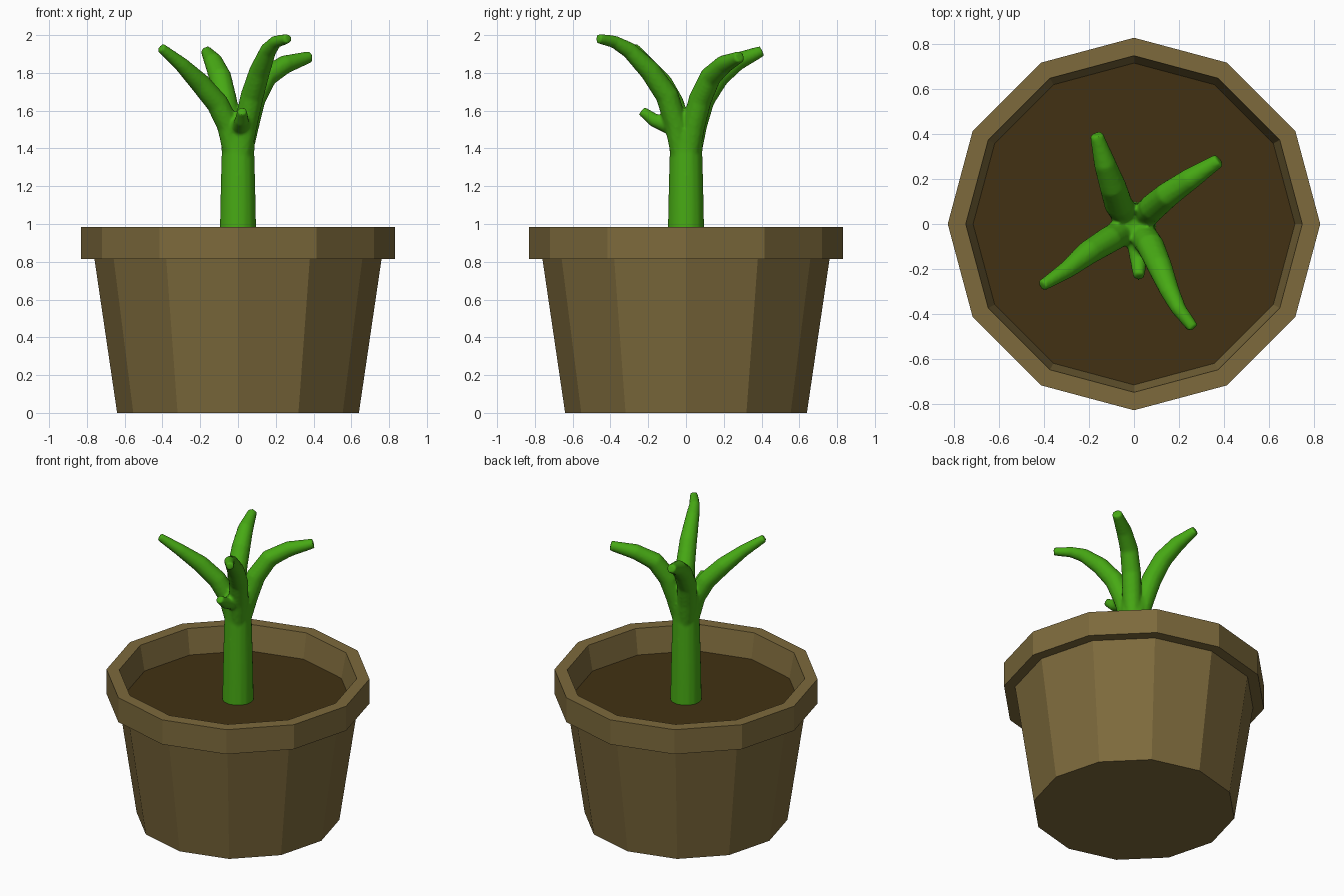
import bpy
import bmesh
from math import tau, cos, sin
from mathutils import Vector

cube = bpy.data.objects.get("Cube")
if cube:
    bpy.data.objects.remove(cube, do_unlink=True)


def material(name, rgb):
    mat = bpy.data.materials.new(name)
    mat.use_nodes = True
    mat.diffuse_color = (*rgb, 1)
    bsdf = next(n for n in mat.node_tree.nodes if n.type == "BSDF_PRINCIPLED")
    bsdf.inputs["Base Color"].default_value = (*rgb, 1)
    bsdf.inputs["Roughness"].default_value = 0.9
    return mat


def finish(name, bm, mat):
    bmesh.ops.recalc_face_normals(bm, faces=bm.faces)
    mesh = bpy.data.meshes.new(name)
    bm.to_mesh(mesh)
    bm.free()
    mesh.materials.append(mat)
    obj = bpy.data.objects.new(name, mesh)
    bpy.context.collection.objects.link(obj)
    return obj


def skin(bm, rings):
    """Bridge consecutive vertex rings and cap both ends."""
    n = len(rings[0])
    for a, b in zip(rings, rings[1:]):
        for i in range(n):
            j = (i + 1) % n
            bm.faces.new((a[i], a[j], b[j], b[i]))
    bm.faces.new(rings[0][::-1])
    bm.faces.new(rings[-1])


def lathe(bm, profile, sides):
    skin(bm, [[bm.verts.new((r * cos(tau * i / sides), r * sin(tau * i / sides), z))
               for i in range(sides)] for r, z in profile])


def tube(bm, path, sides=12):
    """Tapered tube along (x, y, z, radius) points."""
    pts = [Vector(p[:3]) for p in path]
    rings = []
    for k, p in enumerate(pts):
        along = (pts[min(k + 1, len(pts) - 1)] - pts[max(k - 1, 0)]).normalized()
        out = Vector((pts[-1].x, pts[-1].y, 0))
        u = (out - along * out.dot(along)).normalized()
        v = along.cross(u)
        rings.append([bm.verts.new(p + path[k][3] * (u * cos(tau * i / sides) + v * sin(tau * i / sides)))
                      for i in range(sides)])
    skin(bm, rings)


clay = material("clay brown", (0.205, 0.144, 0.045))
earth = material("dark soil", (0.054, 0.031, 0.0065))
green = material("leaf green", (0.063, 0.40, 0.007))

# Twelve-sided pot with an overhanging rim
bm = bmesh.new()
lathe(bm, [(0.64, 0), (0.76, 0.815), (0.83, 0.815), (0.83, 0.985),
           (0.75, 0.985), (0.715, 0.8)], 12)
finish("pot", bm, clay)

# Soil filling the pot
bm = bmesh.new()
lathe(bm, [(0.71, 0.78), (0.717, 0.815)], 12)
finish("soil", bm, earth)

# Stem, four branches and a short stub, fused into one smooth plant
branches = [
    [(-.02, .03, 1.36, .05), (-.045, .05, 1.52, .062), (-.07, .09, 1.66, .064),
     (-.095, .17, 1.78, .06), (-.13, .27, 1.86, .05), (-.168, .4, 1.915, .03)],
    [(.025, .02, 1.36, .05), (.05, .04, 1.52, .062), (.085, .075, 1.66, .062),
     (.15, .13, 1.78, .058), (.25, .2, 1.845, .05), (.38, .285, 1.885, .032)],
    [(-.025, -.02, 1.36, .05), (-.05, -.035, 1.52, .062), (-.11, -.07, 1.64, .06),
     (-.2, -.125, 1.745, .055), (-.3, -.205, 1.845, .04), (-.41, -.275, 1.935, .026)],
    [(.02, -.03, 1.36, .05), (.04, -.05, 1.52, .062), (.075, -.1, 1.68, .062),
     (.115, -.19, 1.81, .056), (.16, -.3, 1.92, .044), (.2, -.38, 1.965, .034),
     (.265, -.465, 1.982, .026)],
    [(.01, -.02, 1.49, .05), (.015, -.1, 1.525, .045), (.02, -.17, 1.55, .037),
     (.022, -.235, 1.6, .026)],
]
bm = bmesh.new()
lathe(bm, [(0.1, 0.79), (0.094, 1.1), (0.087, 1.38), (0.094, 1.5), (0.03, 1.585)], 16)
for path in branches:
    tube(bm, path)
plant = finish("plant", bm, green)
remesh = plant.modifiers.new("fuse", "REMESH")
remesh.mode = "VOXEL"
remesh.voxel_size = 0.01
remesh.use_smooth_shade = True
smooth = plant.modifiers.new("soften", "SMOOTH")
smooth.factor = 0.5
smooth.iterations = 4
